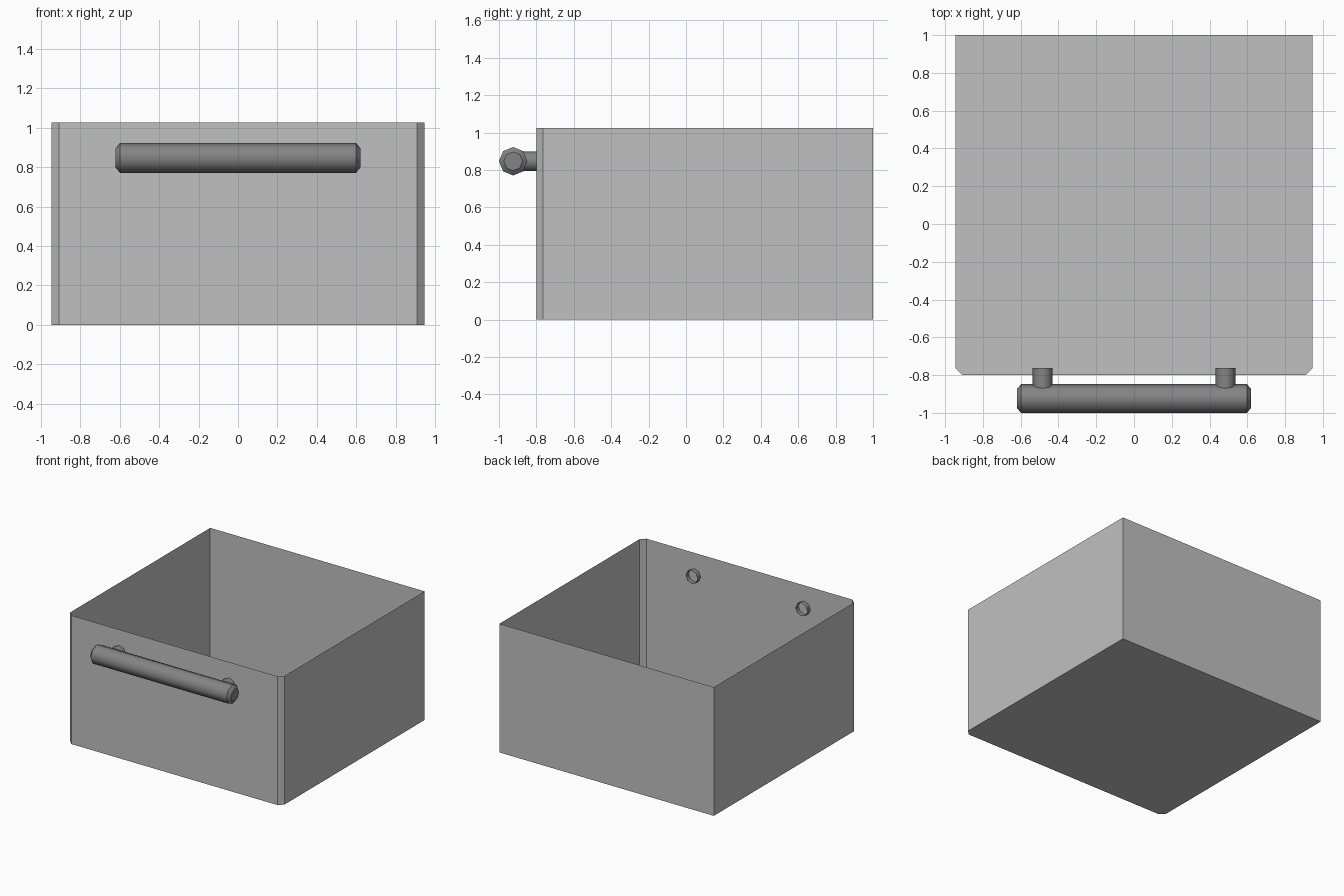
import bpy, bmesh, math

if "Cube" in bpy.data.objects:
    bpy.data.objects.remove(bpy.data.objects["Cube"])


def material(name, value):
    m = bpy.data.materials.new(name)
    m.diffuse_color = (value, value, value, 1)
    m.use_nodes = True
    m.node_tree.nodes["Principled BSDF"].inputs["Base Color"].default_value = m.diffuse_color
    return m


light_grey = material("light grey", 0.53)
dark_grey = material("dark grey", 0.23)


def finish(name, bm, mat):
    mesh = bpy.data.meshes.new(name)
    bm.to_mesh(mesh)
    bm.free()
    mesh.materials.append(mat)
    ob = bpy.data.objects.new(name, mesh)
    bpy.context.collection.objects.link(ob)
    return ob


def lathe(name, profile, place, mat, caps, sides=8):
    """Rings of (position, radius) along an axis; place maps (t, u, v) to a point."""
    bm = bmesh.new()
    rings = []
    for t, r in profile:
        rings.append([bm.verts.new(place(t, r * math.cos(2 * math.pi * i / sides),
                                         r * math.sin(2 * math.pi * i / sides)))
                      for i in range(sides)])
    for a, b in zip(rings, rings[1:]):
        for i in range(sides):
            j = (i + 1) % sides
            bm.faces.new((a[i], a[j], b[j], b[i])).smooth = True
    if caps:
        bm.faces.new(rings[0])
        bm.faces.new(rings[-1])
        bmesh.ops.recalc_face_normals(bm, faces=bm.faces)
        # crisp rims at the chamfered ends
        for ring in rings:
            for i in range(sides):
                bm.edges.get((ring[i], ring[(i + 1) % sides])).smooth = False
    else:
        bm.normal_update()
        f = next(iter(bm.faces))
        c = f.calc_center_median()
        axis = place(0, 0, 0)
        if f.normal.x * (c.x - axis[0]) + f.normal.z * (c.z - axis[2]) < 0:
            bmesh.ops.reverse_faces(bm, faces=bm.faces)
    return finish(name, bm, mat)


# Open drawer box: thin walls and floor, front corners chamfered
W, FRONT, BACK, H, C = 0.945, -0.80, 1.0, 1.025, 0.036
outline = [(-W + C, FRONT), (W - C, FRONT), (W, FRONT + C),
           (W, BACK), (-W, BACK), (-W, FRONT + C)]
bm = bmesh.new()
low = [bm.verts.new((x, y, 0)) for x, y in outline]
high = [bm.verts.new((x, y, H)) for x, y in outline]
for i in range(len(outline)):
    j = (i + 1) % len(outline)
    bm.faces.new((low[i], low[j], high[j], high[i]))
bm.faces.new(low[::-1])
finish("drawer_box", bm, light_grey)

# Handle bar with chamfered ends
BY, BZ = -0.924, 0.847
lathe("handle_bar", [(-0.62, 0.05), (-0.598, 0.076), (0.598, 0.076), (0.62, 0.05)],
      lambda t, u, v: (t, BY + u, BZ + v), dark_grey, True)

# Open-ended handle posts, poking slightly through the front wall
for side, label in ((-1, "left"), (1, "right")):
    lathe("handle_post_" + label, [(-0.90, 0.053), (-0.762, 0.053)],
          lambda t, u, v: (side * 0.484 + u, t, BZ + v), dark_grey, False)
